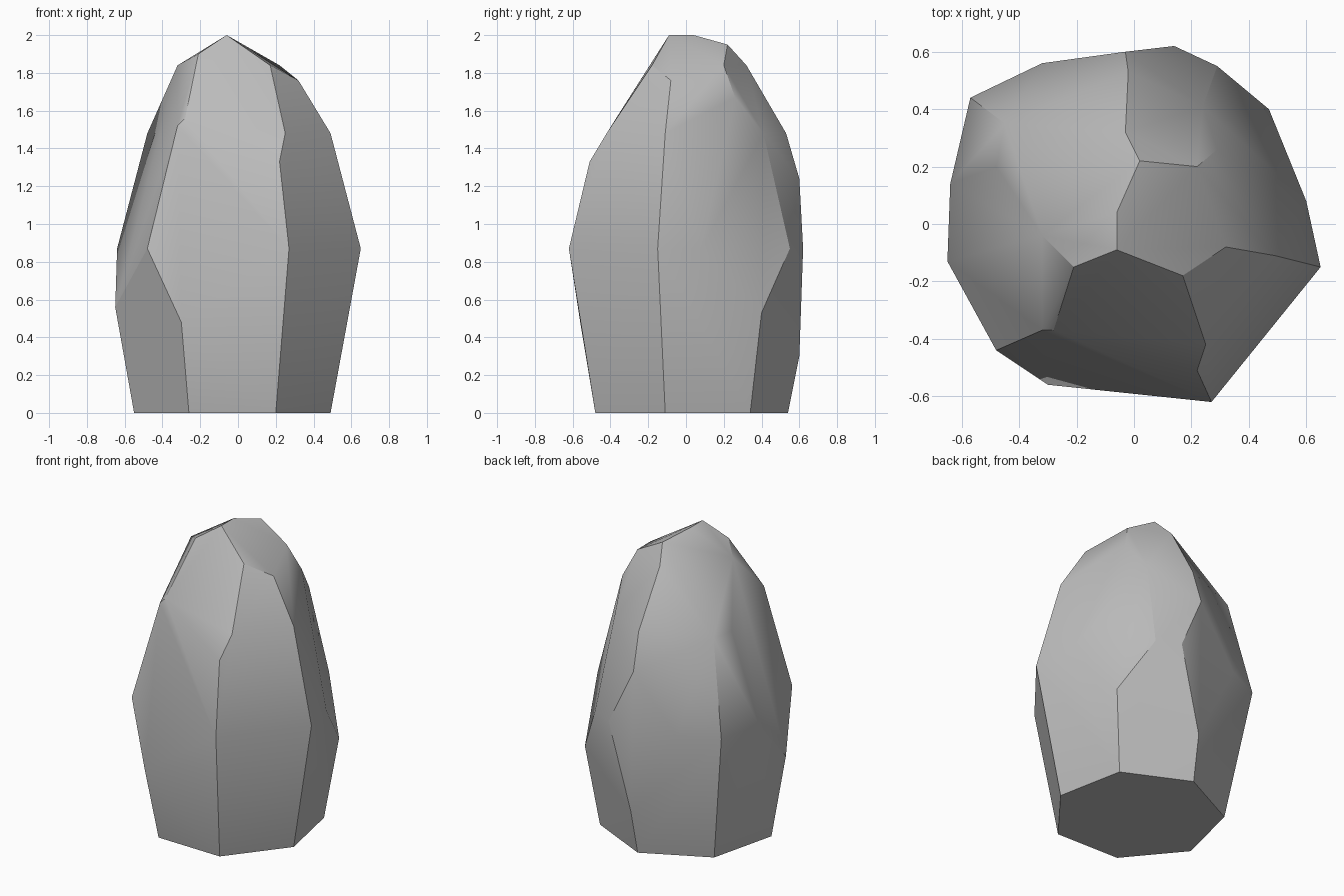
import bpy
import bmesh
import math

# Remove the default cube
default_cube = bpy.data.objects.get("Cube")
if default_cube:
    bpy.data.objects.remove(default_cube, do_unlink=True)


def flat_material(name, colour):
    material = bpy.data.materials.new(name)
    material.use_nodes = True
    material.diffuse_color = colour
    shader = next(node for node in material.node_tree.nodes
                  if node.type == "BSDF_PRINCIPLED")
    shader.inputs["Base Color"].default_value = colour
    shader.inputs["Roughness"].default_value = 1
    return material


def add_ring(mesh, height, outline):
    """Add the corners of one horizontal cross-section."""
    for x, y in outline:
        mesh.verts.new((x, y, height))


def add_corners(mesh, corners):
    """Add chipped corners that lie between the cross-sections."""
    for corner in corners:
        mesh.verts.new(corner)


def chiselled_object(name, mesh, material):
    """Wrap the corners in a faceted skin and shade its soft edges smooth."""
    hull = bmesh.ops.convex_hull(mesh, input=list(mesh.verts))
    unused = {item for key in ("geom_interior", "geom_unused")
              for item in hull[key] if isinstance(item, bmesh.types.BMVert)}
    bmesh.ops.delete(mesh, geom=list(unused), context="VERTS")
    bmesh.ops.dissolve_limit(mesh, angle_limit=math.radians(1),
                             verts=list(mesh.verts), edges=list(mesh.edges))
    bmesh.ops.recalc_face_normals(mesh, faces=list(mesh.faces))
    data = bpy.data.meshes.new(name)
    mesh.to_mesh(data)
    mesh.free()
    data.materials.append(material)
    obj = bpy.data.objects.new(name, data)
    bpy.context.collection.objects.link(obj)
    bpy.ops.object.select_all(action="DESELECT")
    obj.select_set(True)
    bpy.context.view_layer.objects.active = obj
    bpy.ops.object.shade_smooth_by_angle(angle=math.radians(30))
    return obj


stone = flat_material("stone grey", (.5, .5, .5, 1))
rock = bmesh.new()

# Flat seven-sided foot
add_ring(rock, 0, [(-.26, -.47), (.2, -.48), (.49, -.11), (.4, .34),
                   (-.02, .54), (-.44, .33), (-.55, -.12)])

# Chips below the belly
add_corners(rock, [(-.01, .6, .3), (-.3, -.56, .48),
                   (.47, .4, .53), (-.65, -.13, .56)])

# Widest belly
add_ring(rock, .87, [(-.48, -.44), (.27, -.62), (.65, -.15), (.6, .08),
                     (.29, .55), (.14, .62), (-.32, .56), (-.57, .44),
                     (-.64, .14)])

# Front and back chips above the belly
add_corners(rock, [(-.03, .6, 1.24), (.22, -.51, 1.33)])

# Shoulder
add_ring(rock, 1.48, [(.25, -.42), (.49, -.11), (.24, .41), (-.02, .53),
                      (-.45, .35), (-.48, .2)])

# Chips above the shoulder
add_corners(rock, [(-.32, -.37, 1.52), (-.28, -.37, 1.56),
                   (.29, .26, 1.67), (.32, -.08, 1.76)])

# Crown and short top ridge
add_ring(rock, 1.84, [(.17, -.18), (.22, .2), (-.03, .32), (-.32, -.04)])
add_corners(rock, [(-.21, -.15, 1.9), (.02, .22, 1.95)])
add_ring(rock, 2, [(-.06, -.09), (-.06, .04)])

chiselled_object("rock", rock, stone)
